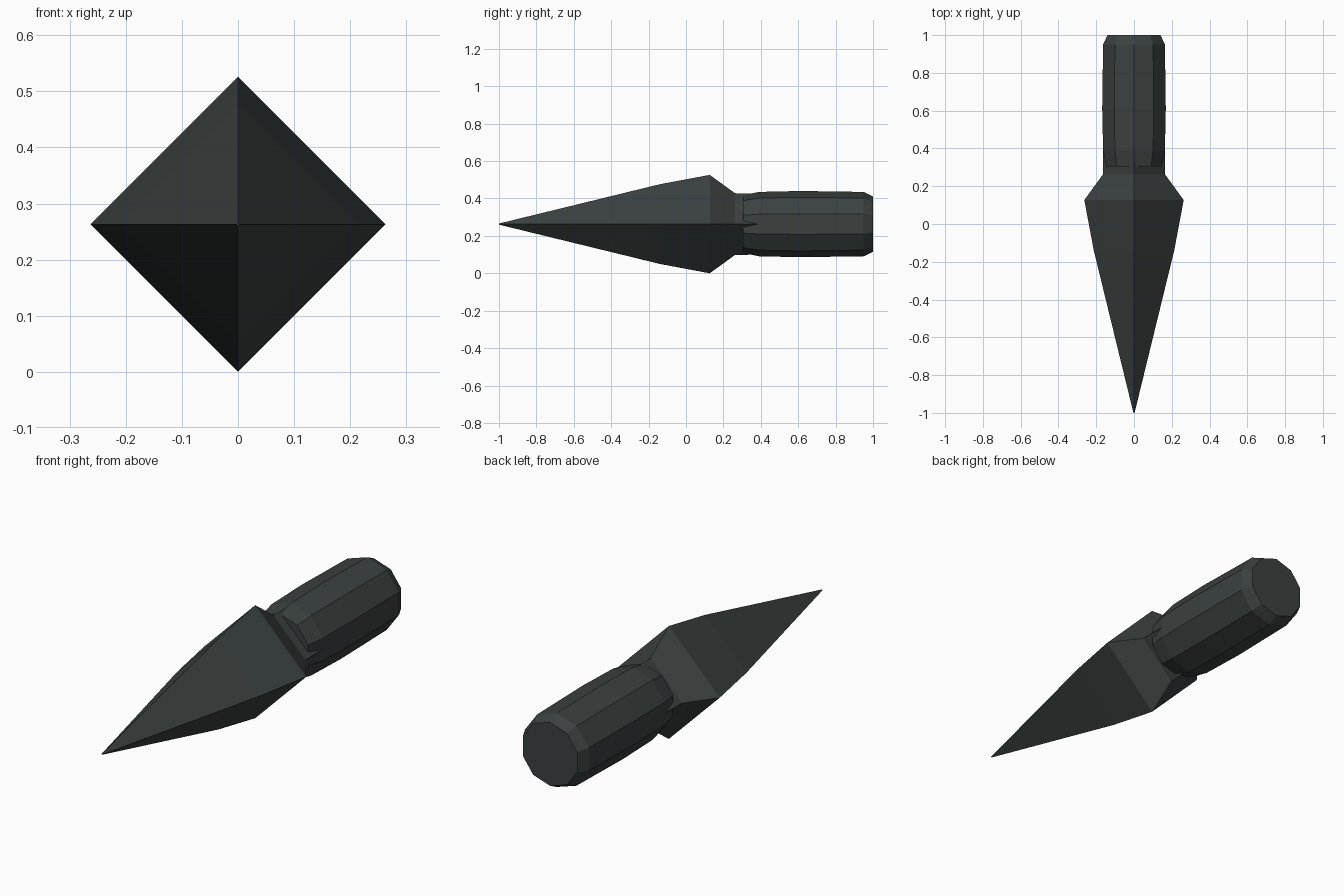
import bpy, bmesh, math

if "Cube" in bpy.data.objects:
    bpy.data.objects.remove(bpy.data.objects["Cube"])

CENTRE_Z = 0.263

mat = bpy.data.materials.new("dark slate grey")
mat.diffuse_color = (0.043, 0.053, 0.051, 1.0)
mat.use_nodes = True
mat.node_tree.nodes["Principled BSDF"].inputs["Base Color"].default_value = mat.diffuse_color


def lathe_y(name, sides, start_deg, profile):
    """Loft regular polygons along y; profile holds (y, radius) pairs."""
    bm = bmesh.new()
    rings = []
    for y, r in profile:
        ring = []
        for i in range(sides):
            a = math.radians(start_deg) + 2 * math.pi * i / sides
            ring.append(bm.verts.new((r * math.cos(a), y, CENTRE_Z + r * math.sin(a))))
        rings.append(ring)
    for a, b in zip(rings, rings[1:]):
        for i in range(sides):
            j = (i + 1) % sides
            bm.faces.new((a[i], a[j], b[j], b[i]))
    bm.faces.new(rings[0])
    bm.faces.new(rings[-1])
    bmesh.ops.recalc_face_normals(bm, faces=bm.faces)
    mesh = bpy.data.meshes.new(name)
    bm.to_mesh(mesh)
    bm.free()
    mesh.materials.append(mat)
    obj = bpy.data.objects.new(name, mesh)
    bpy.context.collection.objects.link(obj)
    return obj


# Four-sided spike with its short collar running into the grip
lathe_y("spike_blade", 4, 0, [(-1.0, 0.003), (-0.14, 0.213), (0.127, 0.263),
                              (0.262, 0.165), (0.39, 0.163)])

# Ten-sided, slightly swollen grip with a chamfered end
lathe_y("grip", 10, 18, [(0.305, 0.155), (0.39, 0.172), (0.61, 0.177),
                         (0.95, 0.172), (1.0, 0.148)])
